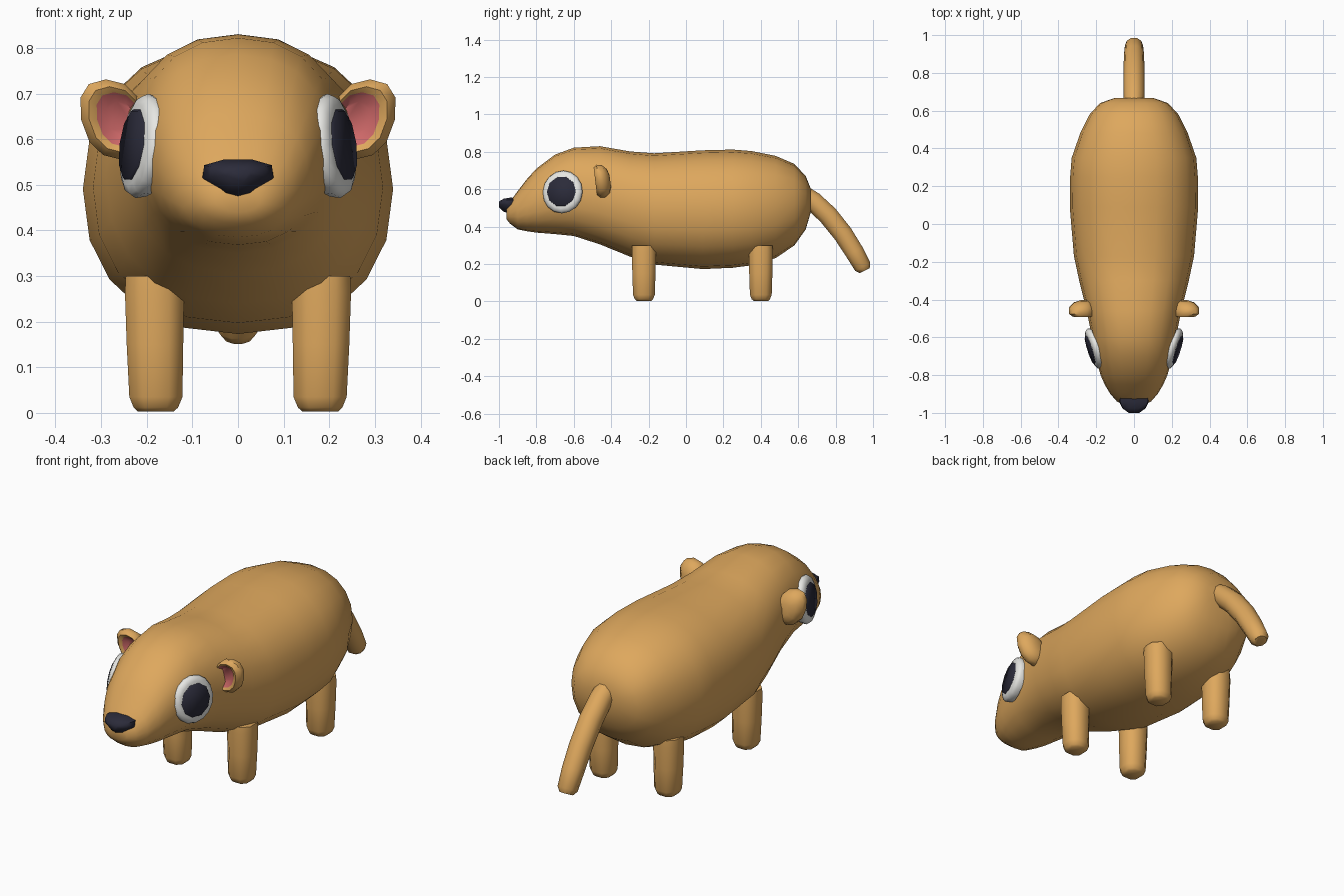
import bpy, bmesh, math
from mathutils import Vector

if "Cube" in bpy.data.objects:
    bpy.data.objects.remove(bpy.data.objects["Cube"])


def material(name, rgb):
    m = bpy.data.materials.new(name)
    m.diffuse_color = (*rgb, 1)
    m.use_nodes = True
    m.node_tree.nodes["Principled BSDF"].inputs["Base Color"].default_value = m.diffuse_color
    return m


TAN = material("tan fur", (0.73, 0.39, 0.11))
WHITE = material("eye white", (0.80, 0.80, 0.77))
DARK = material("dark navy", (0.024, 0.024, 0.042))
PINK = material("ear pink", (0.62, 0.14, 0.14))


def ring(center, u, v, ru, rv, n, power=2.0, phase=0.0):
    """Closed superellipse of n points in the plane of u and v."""
    pts = []
    for i in range(n):
        a = 2 * math.pi * (i + phase) / n
        c, s = math.cos(a), math.sin(a)
        cu = math.copysign(abs(c) ** (2 / power), c)
        sv = math.copysign(abs(s) ** (2 / power), s)
        pts.append(Vector(center) + Vector(u) * ru * cu + Vector(v) * rv * sv)
    return pts


def loft(name, rings, mats, band_mats=None, angle=50):
    """Skin consecutive rings; band_mats gives a material slot per band, last for the end cap."""
    bm = bmesh.new()
    loops = [[bm.verts.new(p) for p in r] for r in rings]
    n = len(loops[0])
    for k, (a, b) in enumerate(zip(loops, loops[1:])):
        for i in range(n):
            j = (i + 1) % n
            f = bm.faces.new((a[i], a[j], b[j], b[i]))
            f.material_index = band_mats[k] if band_mats else 0
    bm.faces.new(loops[0][::-1])
    end = bm.faces.new(loops[-1])
    end.material_index = band_mats[-1] if band_mats else 0
    bmesh.ops.recalc_face_normals(bm, faces=bm.faces)
    me = bpy.data.meshes.new(name)
    bm.to_mesh(me)
    bm.free()
    for m in mats:
        me.materials.append(m)
    me.shade_smooth()
    me.set_sharp_from_angle(angle=math.radians(angle))
    ob = bpy.data.objects.new(name, me)
    bpy.context.collection.objects.link(ob)
    return ob


X, Y, Z = Vector((1, 0, 0)), Vector((0, 1, 0)), Vector((0, 0, 1))

# Body and head: y, bottom, top, half width
sections = [
    (-0.96, 0.44, 0.50, 0.05), (-0.94, 0.415, 0.535, 0.09), (-0.90, 0.385, 0.59, 0.125),
    (-0.85, 0.375, 0.655, 0.155), (-0.80, 0.368, 0.71, 0.177), (-0.70, 0.36, 0.785, 0.205),
    (-0.60, 0.35, 0.822, 0.222), (-0.46, 0.305, 0.83, 0.25), (-0.30, 0.24, 0.802, 0.29),
    (-0.17, 0.197, 0.792, 0.318), (0.09, 0.173, 0.808, 0.34), (0.25, 0.18, 0.812, 0.338),
    (0.35, 0.193, 0.804, 0.33), (0.48, 0.232, 0.778, 0.285), (0.58, 0.30, 0.735, 0.235),
    (0.64, 0.385, 0.67, 0.18), (0.668, 0.48, 0.60, 0.10),
]
loft("body", [ring((0, y, (lo + hi) / 2), X, Z, w, (hi - lo) / 2, 20, 2.25)
              for y, lo, hi, w in sections], [TAN], angle=80)

# Nose: wide top, narrowing towards the bottom
nose = []
for y, s, zc in [(-0.90, 0.95, 0.515), (-0.94, 1.0, 0.515), (-0.975, 0.8, 0.517), (-1.0, 0.36, 0.52)]:
    half = [(0, -0.046), (0.03, -0.038), (0.078, 0.0), (0.074, 0.028), (0.032, 0.04)]
    outline = half + [(-x, z) for x, z in half[:0:-1]]
    nose.append([Vector((x * s, y, zc + z * s)) for x, z in outline])
loft("nose", nose, [DARK], angle=60)

# Tail: tube along a drooping path
path = [(0.60, 0.59), (0.68, 0.535), (0.76, 0.46), (0.84, 0.36), (0.90, 0.265), (0.945, 0.185), (0.955, 0.165)]
radii = [0.05, 0.055, 0.056, 0.055, 0.053, 0.048, 0.032]
tail = []
for i, ((y, z), r) in enumerate(zip(path, radii)):
    (y0, z0), (y1, z1) = path[max(i - 1, 0)], path[min(i + 1, len(path) - 1)]
    side = Vector((0, z0 - z1, y1 - y0)).normalized()
    tail.append(ring((0, y, z), X, side, r, r, 10))
loft("tail", tail, [TAN], angle=55)

for s, label in ((1, "left"), (-1, "right")):
    # Legs: rounded square posts, slightly tapered
    for y, pos in ((-0.225, "front"), (0.40, "back")):
        loft(f"{pos}_leg_{label}",
             [ring((s * x, y, z), X, Y, r, r, 8, 2.5, 0.5) for x, z, r in
              [(0.18, 0.003, 0.042), (0.18, 0.012, 0.052), (0.18, 0.035, 0.062),
               (0.182, 0.15, 0.066), (0.183, 0.265, 0.069), (0.183, 0.30, 0.067)]],
             [TAN], angle=50)

    # Eyes: rounded white disc with a dark pupil plate, facing out and a little forward
    n = Vector((s * 0.94, -0.30, 0.13)).normalized()
    u = Z.cross(n).normalized()
    v = n.cross(u)
    c = Vector((s * 0.21, -0.66, 0.585))
    loft(f"eye_{label}", [ring(c + n * d, u, v, r, r * 1.03, 16) for d, r in
                          [(-0.025, 0.105), (0.0, 0.112), (0.014, 0.105), (0.022, 0.088)]],
         [WHITE], angle=60)
    loft(f"pupil_{label}", [ring(c + n * d, u, v, r, r, 10) for d, r in
                            [(0.021, 0.082), (0.028, 0.077)]], [DARK], angle=60)

    # Ears: small cups with a recessed pink inside facing forward
    rings = []
    for y, r, dx in [(-0.405, 0.35, -0.01), (-0.415, 0.72, -0.005), (-0.44, 0.98, 0.0),
                     (-0.468, 1.0, 0.0), (-0.485, 0.82, -0.005), (-0.478, 0.68, -0.012), (-0.458, 0.45, -0.015)]:
        pts = ring((s * (0.272 + dx), y, 0.643), X, Z, 0.072 * r, 0.088 * r, 12, 2.3)
        for p in pts:  # lean the ear outwards at the top, back at the bottom
            p.x += s * (p.z - 0.643) * 0.2
            p.y -= (p.z - 0.643) * 0.12
        rings.append(pts)
    loft(f"ear_{label}", rings, [TAN, PINK], [0, 0, 0, 0, 0, 1, 1], angle=50)
